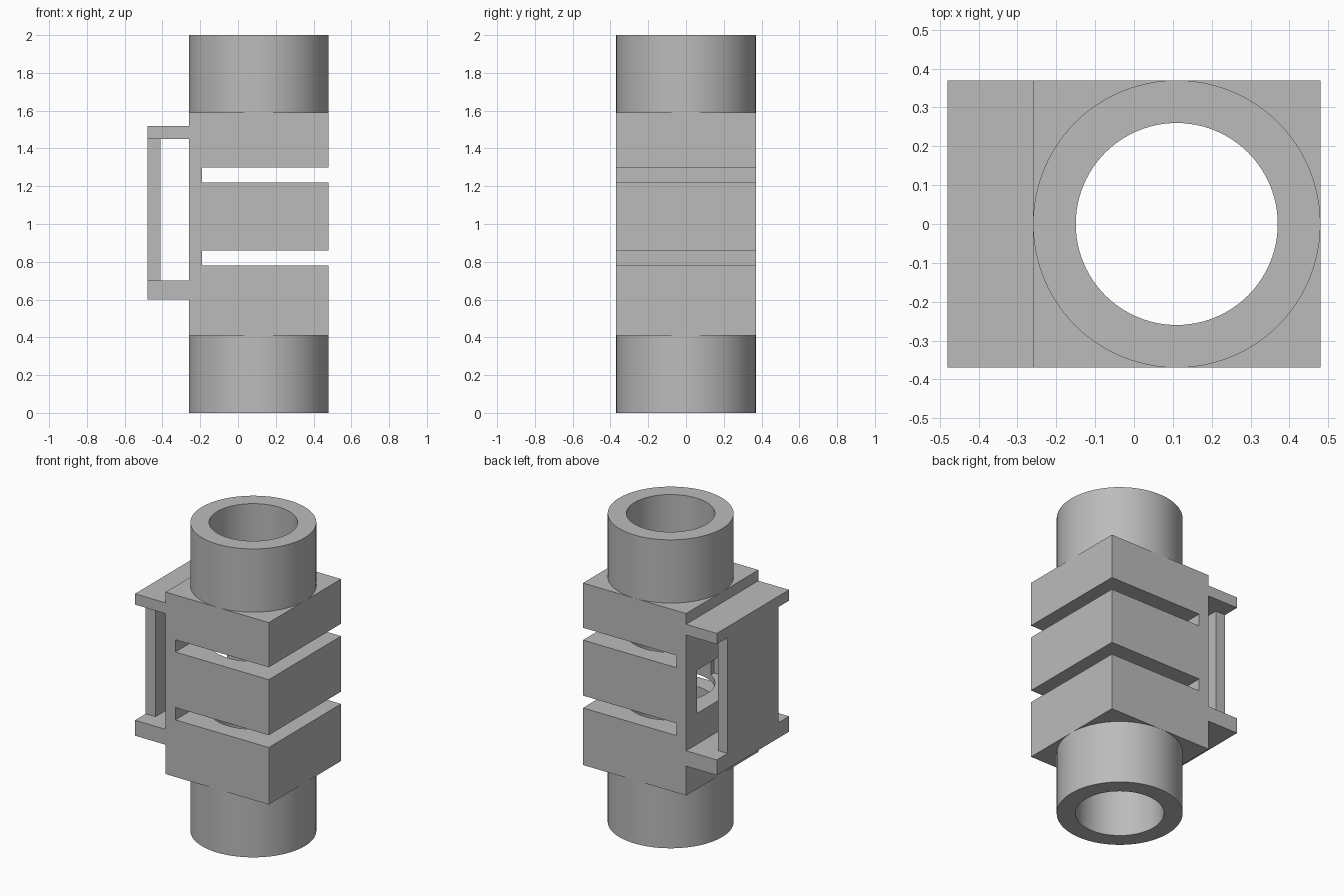
import bpy
import bmesh
from math import radians, cos, sin, tau

if "Cube" in bpy.data.objects:
    bpy.data.objects.remove(bpy.data.objects["Cube"])

AXIS_X, OUTER, BORE, SEGS = 0.11, 0.37, 0.26, 96

grey = bpy.data.materials.new("plain grey")
grey.use_nodes = True
colour = (0.5, 0.5, 0.5, 1)
grey.diffuse_color = colour
grey.node_tree.nodes["Principled BSDF"].inputs["Base Color"].default_value = colour


def make_object(name, bm):
    bmesh.ops.recalc_face_normals(bm, faces=bm.faces)
    mesh = bpy.data.meshes.new(name)
    bm.to_mesh(mesh)
    bm.free()
    mesh.materials.append(grey)
    obj = bpy.data.objects.new(name, mesh)
    bpy.context.collection.objects.link(obj)
    return obj


def box(name, x, y, z):
    """Box from x, y and z ranges."""
    bm = bmesh.new()
    bmesh.ops.create_cube(bm, size=1)
    for v in bm.verts:
        v.co = [r[0] if c < 0 else r[1] for c, r in zip(v.co, (x, y, z))]
    return make_object(name, bm)


def select_only(obj):
    bpy.ops.object.select_all(action='DESELECT')
    obj.select_set(True)
    bpy.context.view_layer.objects.active = obj


def smooth(obj):
    select_only(obj)
    bpy.ops.object.shade_smooth_by_angle(angle=radians(30))


def cut(obj, cutter):
    select_only(obj)
    cutter.hide_render = True
    mod = obj.modifiers.new("cut", 'BOOLEAN')
    mod.operation, mod.solver, mod.object = 'DIFFERENCE', 'EXACT', cutter
    bpy.ops.object.modifier_apply(modifier=mod.name)
    bpy.data.objects.remove(cutter)


def tube(name, z_end, z_joint):
    """Pipe collar with a flat outer end, open where it meets the block."""
    bm = bmesh.new()
    profile = [(OUTER, z_joint), (OUTER, z_end), (BORE, z_end), (BORE, z_joint)]
    rings = [[bm.verts.new((AXIS_X + r * cos(tau * i / SEGS), r * sin(tau * i / SEGS), z))
              for i in range(SEGS)] for r, z in profile]
    for a, b in zip(rings, rings[1:]):
        for i in range(SEGS):
            j = (i + 1) % SEGS
            bm.faces.new((a[i], a[j], b[j], b[i]))
    smooth(make_object(name, bm))


# Central block with bore, two side slots and a rear window
block = box("body_block", (-0.26, 0.48), (-0.37, 0.37), (0.41, 1.59))
bm = bmesh.new()
bmesh.ops.create_cone(bm, cap_ends=True, segments=SEGS, radius1=BORE, radius2=BORE, depth=3)
bmesh.ops.translate(bm, verts=bm.verts, vec=(AXIS_X, 0, 1))
cut(block, make_object("bore_cutter", bm))
for low, high in ((0.78, 0.86), (1.22, 1.30)):
    cut(block, box("slot_cutter", (-0.19, 0.6), (-0.5, 0.5), (low, high)))
cut(block, box("window_cutter", (-0.4, -0.02), (-0.26, 0.26), (0.90, 1.18)))
smooth(block)

# Pipe collars at both ends
tube("lower_collar", 0, 0.41)
tube("upper_collar", 2, 1.59)

# Side bracket: two arms joined by a narrower plate
box("lower_bracket_arm", (-0.48, -0.26), (-0.37, 0.37), (0.60, 0.70))
box("upper_bracket_arm", (-0.48, -0.26), (-0.37, 0.37), (1.45, 1.52))
box("bracket_plate", (-0.48, -0.41), (-0.26, 0.26), (0.70, 1.45))
